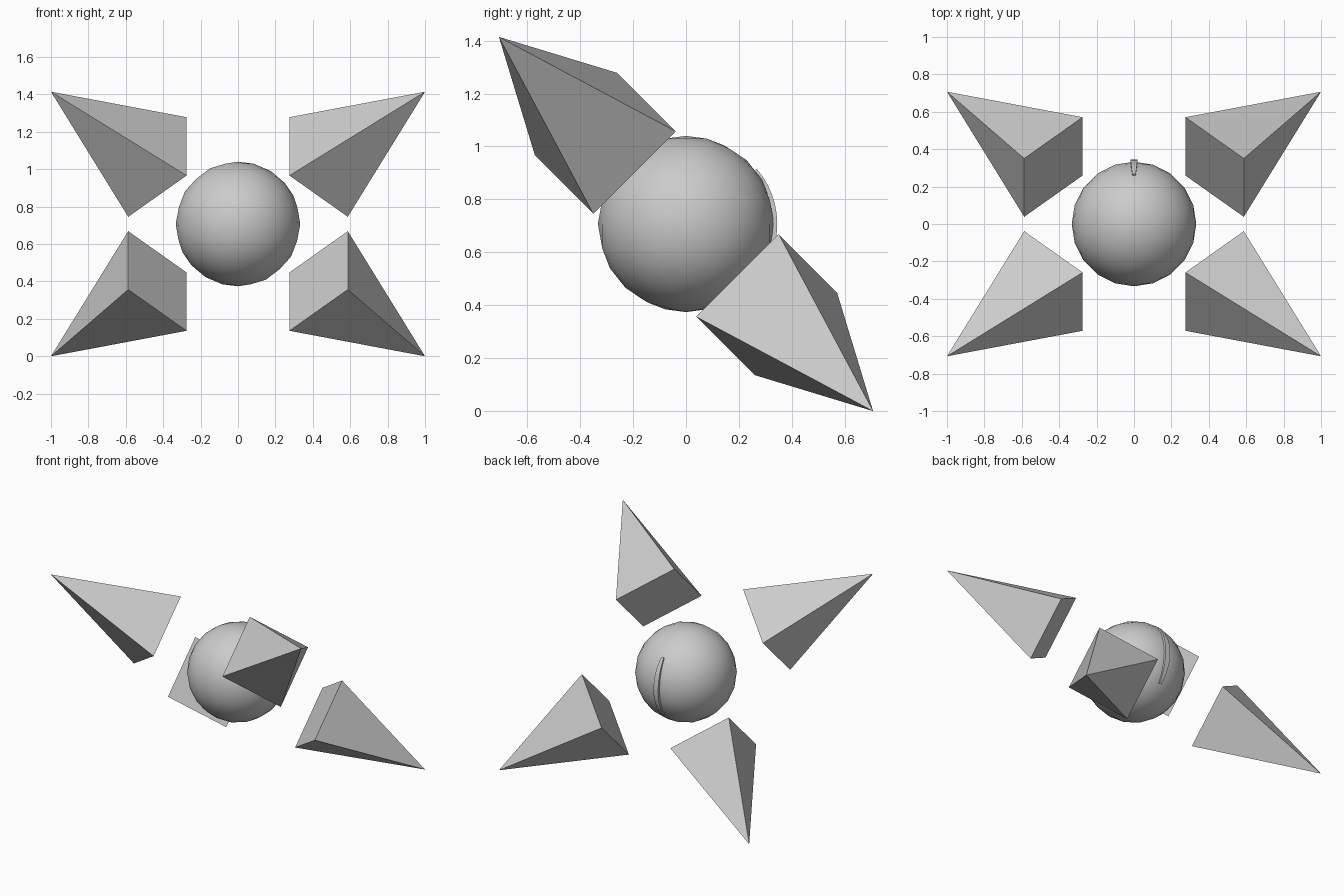
import bpy, bmesh
from math import sin, cos, radians, sqrt
from mathutils import Vector

if "Cube" in bpy.data.objects:
    bpy.data.objects.remove(bpy.data.objects["Cube"])

CENTRE = Vector((0, 0, 0.707))
R = 0.333


def mesh_object(name, verts, faces):
    mesh = bpy.data.meshes.new(name)
    mesh.from_pydata([tuple(v) for v in verts], [], faces)
    bm = bmesh.new()
    bm.from_mesh(mesh)
    bmesh.ops.recalc_face_normals(bm, faces=bm.faces)
    bm.to_mesh(mesh)
    bm.free()
    ob = bpy.data.objects.new(name, mesh)
    bpy.context.collection.objects.link(ob)
    return ob


# Central eyeball
bpy.ops.mesh.primitive_ico_sphere_add(subdivisions=3, radius=R, location=CENTRE)
ball = bpy.context.object
ball.name = "eyeball"
bpy.ops.object.shade_smooth()

# Four square pyramids on the diagonals of a plane tilted 45 degrees
U = Vector((1, 0, 0))
V = Vector((0, -1, 1)) / sqrt(2)
N = Vector((0, 1, 1)) / sqrt(2)
NEAR, FAR, HALF = 0.275, 0.587, 0.2205


def spike(name, su, sv):
    corners = [(NEAR, FAR, -HALF), (FAR, NEAR, -HALF),
               (FAR, NEAR, HALF), (NEAR, FAR, HALF), (1, 1, 0)]
    verts = [CENTRE + U * su * u + V * sv * v + N * n for u, v, n in corners]
    mesh_object(name, verts, [(0, 1, 2, 3), (0, 1, 4), (1, 2, 4), (2, 3, 4), (3, 0, 4)])


for su, side in ((-1, "left"), (1, "right")):
    for sv, level in ((-1, "lower"), (1, "upper")):
        spike(f"spike_{level}_{side}", su, sv)

# Slit pupil: tapered strip wrapped around the back of the ball
STEPS, SPAN = 12, radians(38)
verts, faces = [], []
for i in range(STEPS + 1):
    t = 2 * i / STEPS - 1
    a = SPAN * t
    w = 0.019 - 0.010 * t * t
    outer = 0.345 - 0.006 * t * t
    for x, r in ((-w, 0.315), (w, 0.315), (w, outer), (-w, outer)):
        verts.append(CENTRE + Vector((x, r * cos(a), r * sin(a))))
    if i:
        b = 4 * i
        for k in range(4):
            m = (k + 1) % 4
            faces.append((b - 4 + k, b - 4 + m, b + m, b + k))
faces += [(0, 1, 2, 3), tuple(range(4 * STEPS, 4 * STEPS + 4))]
pupil = mesh_object("slit_pupil", verts, faces)
